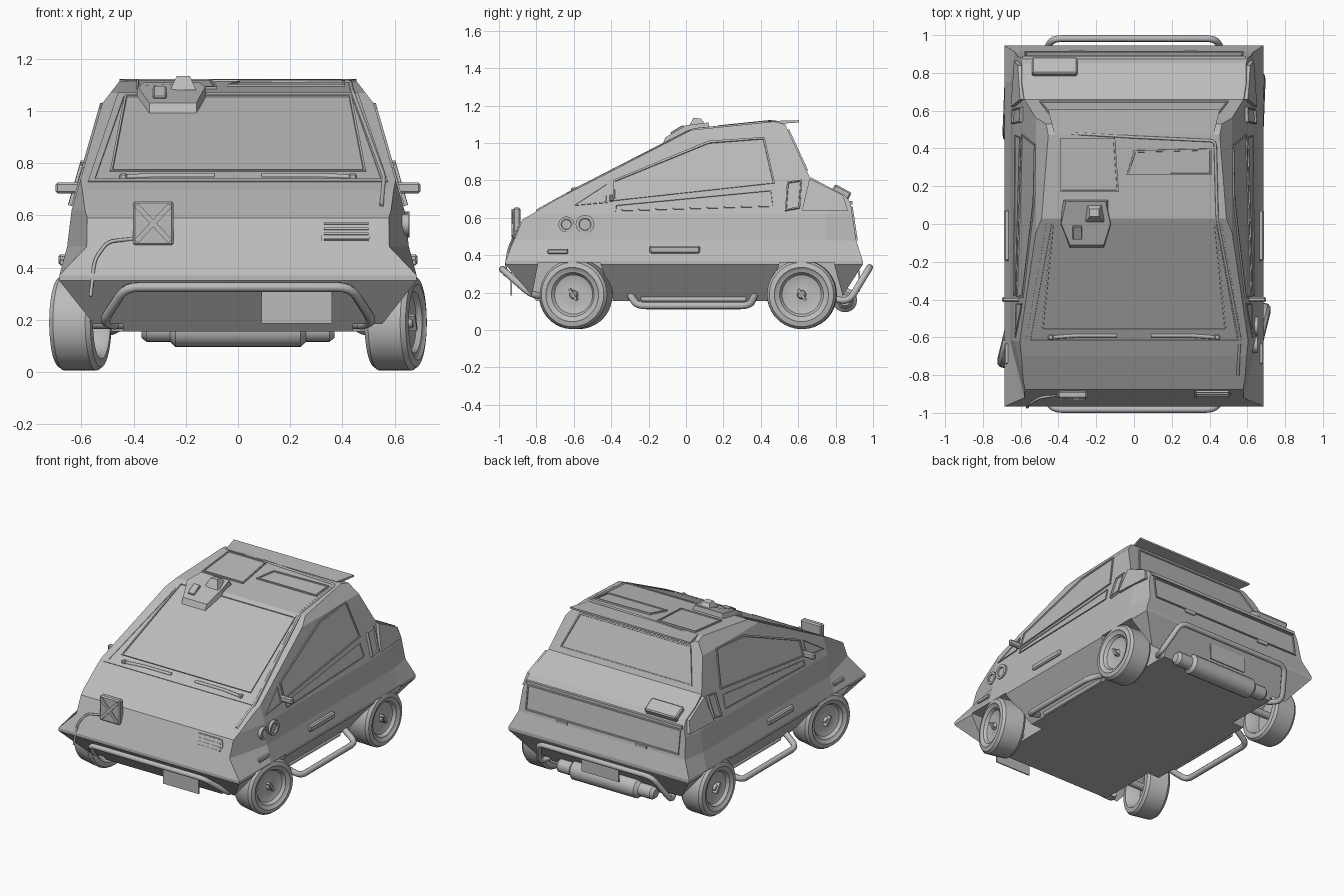
import bpy, bmesh, math
from mathutils import Vector, Matrix

if bpy.data.objects.get("Cube"):
    bpy.data.objects.remove(bpy.data.objects["Cube"])

grey = bpy.data.materials.new("plain grey")
grey.use_nodes = True
grey.diffuse_color = (.5, .5, .5, 1)
grey.node_tree.nodes["Principled BSDF"].inputs["Base Color"].default_value = (.5, .5, .5, 1)


def finish(name, bm, smooth=False):
    bmesh.ops.recalc_face_normals(bm, faces=bm.faces[:])
    me = bpy.data.meshes.new(name)
    bm.to_mesh(me)
    bm.free()
    me.materials.append(grey)
    ob = bpy.data.objects.new(name, me)
    bpy.context.collection.objects.link(ob)
    if smooth:
        activate(ob)
        bpy.ops.object.shade_smooth_by_angle(angle=math.radians(35))
    return ob


def activate(ob):
    bpy.ops.object.select_all(action='DESELECT')
    ob.select_set(True)
    bpy.context.view_layer.objects.active = ob


def loft(name, low, high):
    """Solid between two matching rings; returns the object."""
    bm = bmesh.new()
    a = [bm.verts.new(p) for p in low]
    b = [bm.verts.new(p) for p in high]
    bm.faces.new(a)
    bm.faces.new(b)
    for i in range(len(a)):
        j = (i + 1) % len(a)
        bm.faces.new((a[i], a[j], b[j], b[i]))
    return finish(name, bm)


def panel(name, pts, out, h=.008, rim=.012, depth=.006):
    """Thin plate lying on a surface, with a raised rim."""
    pts = [Vector(p) for p in pts]
    n = (pts[1] - pts[0]).cross(pts[2] - pts[1]).normalized()
    if n.dot(Vector(out)) < 0:
        n = -n
    bm = bmesh.new()
    a = [bm.verts.new(p - n * .01) for p in pts]
    b = [bm.verts.new(p + n * h) for p in pts]
    bm.faces.new(a)
    top = bm.faces.new(b)
    for i in range(len(a)):
        j = (i + 1) % len(a)
        bm.faces.new((a[i], a[j], b[j], b[i]))
    bmesh.ops.recalc_face_normals(bm, faces=bm.faces[:])
    bmesh.ops.inset_region(bm, faces=[top], thickness=rim, depth=0)
    bmesh.ops.inset_region(bm, faces=[top], thickness=.002, depth=-depth)
    return finish(name, bm)


def box(name, centre, size, bevel=0, rot=None):
    bm = bmesh.new()
    m = Matrix.Translation(centre) @ (rot or Matrix()) @ Matrix.Diagonal((*size, 1))
    bmesh.ops.create_cube(bm, size=1, matrix=m)
    if bevel:
        bmesh.ops.bevel(bm, geom=bm.edges[:], offset=bevel, segments=1, affect='EDGES')
    return finish(name, bm)


def tube(name, pts, r, bend=.05):
    """Round bar along a path with rounded corners."""
    pts = [Vector(p) for p in pts]
    path = [pts[0]]
    for p, c, n in zip(pts, pts[1:], pts[2:]):
        a = c + (p - c).normalized() * bend
        b = c + (n - c).normalized() * bend
        path += [a.lerp(c, t / 4).lerp(c.lerp(b, t / 4), t / 4) for t in range(5)]
    path.append(pts[-1])
    cu = bpy.data.curves.new(name, 'CURVE')
    cu.dimensions = '3D'
    cu.bevel_depth, cu.bevel_resolution, cu.use_fill_caps = r, 2, True
    sp = cu.splines.new('POLY')
    sp.points.add(len(path) - 1)
    for q, v in zip(sp.points, path):
        q.co = (*v, 1)
    cu.materials.append(grey)
    ob = bpy.data.objects.new(name, cu)
    bpy.context.collection.objects.link(ob)
    activate(ob)
    bpy.ops.object.convert(target='MESH')
    bpy.ops.object.shade_smooth_by_angle(angle=math.radians(50))


def lathe(name, prof, m, seg=36):
    """Spin (radius, offset) points about the x axis."""
    bm = bmesh.new()
    vs = [bm.verts.new((x, r, 0)) for r, x in prof]
    es = [bm.edges.new(e) for e in zip(vs, vs[1:])]
    bmesh.ops.spin(bm, geom=vs + es, axis=(1, 0, 0), cent=(0, 0, 0), angle=math.tau, steps=seg)
    bmesh.ops.remove_doubles(bm, verts=bm.verts[:], dist=.0005)
    bm.transform(m)
    return finish(name, bm, True)


def interp(t, table):
    for (a, va), (b, vb) in zip(table, table[1:]):
        if t <= b:
            return va + (vb - va) * (t - a) / (b - a)
    return table[-1][1]


# Body shape: half width by height, and side outline
WIDTH = [(.155, .53), (.35, .685), (.37, .685), (.48, .655), (.62, .638), (1.03, .52), (1.12, .45)]
TOP = [(-.875, .59), (-.70, .695), (.03, 1.07), (.47, 1.115), (.53, 1.10)]
BACK = [(.37, .945), (.48, .91), (.68, .88), (.72, .85), (.82, .66), (1.10, .53)]


def half(y, z):
    x = interp(z, WIDTH)
    if z > .4:
        x -= max(0, -.62 - y) * .25 + max(0, y - .75) * .15
    return x


def side(y, z, s=1):
    return (s * half(y, z), y, z)


def top(x, y):
    return (x, y, interp(y, TOP))


def back(x, z):
    return (x, interp(z, BACK), z)


outline = ([(-.80, .155), (-.965, .35), (-.965, .37), (-.92, .48)] + TOP
           + [(y, z) for z, y in reversed(BACK[:-1])] + [(.945, .35), (.82, .155)])
bm = bmesh.new()
rings = [[bm.verts.new((s, y, z)) for y, z in outline] for s in (1, -1)]
for ring in rings:
    bm.faces.new(ring)
for i in range(len(outline)):
    j = (i + 1) % len(outline)
    bm.faces.new((rings[0][i], rings[0][j], rings[1][j], rings[1][i]))
cuts = ([((0, 0, z), (0, 0, 1)) for z in (.35, .37, .48, .62, .82, 1.03)]
        + [((0, y, 0), (0, 1, 0)) for y in (-.62, .75)])
for co, no in cuts:
    bmesh.ops.bisect_plane(bm, geom=bm.verts[:] + bm.edges[:] + bm.faces[:], plane_co=co, plane_no=no, dist=.0001)
for v in bm.verts:
    v.co.x = math.copysign(half(v.co.y, v.co.z), v.co.x)
body = finish("body_shell", bm)

# Wheel arches
for yc, f, r in ((-.59, (-.25, -.2), (.225, .13)), (.62, (-.18, -.12), (.24, .17))):
    for s in (1, -1):
        sec = [(yc + f[0], .1), (yc + f[1], .36), (yc + r[1], .36), (yc + r[0], .1)]
        cutter = loft("arch_cutter", [(s * .44, *p) for p in sec], [(s * .9, *p) for p in sec])
        cutter.hide_render = True
        mod = body.modifiers.new("arch", 'BOOLEAN')
        mod.operation, mod.object, mod.solver = 'DIFFERENCE', cutter, 'EXACT'
        activate(body)
        bpy.ops.object.modifier_apply(modifier=mod.name)
        bpy.data.objects.remove(cutter)

# Wheels, front pair steered
tyre = [(.0, .06), (.018, .058), (.024, .04), (.07, .034), (.105, .045), (.118, .064), (.14, .07), (.145, .076),
        (.172, .07), (.185, .052), (.185, -.075), (.172, -.092), (.14, -.095), (.13, -.08), (.122, .0), (.0, .0)]
for yc, turn, tag in ((-.59, -.24, "front"), (.62, -.04, "rear")):
    tube(tag + "_axle", [(-.6, yc, .19), (.6, yc, .19)], .025)
    for s in (1, -1):
        m = (Matrix.Translation((s * .615, yc, .19)) @ Matrix.Rotation(turn, 4, 'Z')
             @ Matrix.Diagonal((s, 1, 1, 1)))
        lathe(tag + "_wheel", tyre, m)
        box("wheel_nut", m @ Vector((.055, 0, 0)), (.03, .014, .07), 0,
            Matrix.Rotation(turn, 4, 'Z') @ Matrix.Rotation(.6, 4, 'X'))

# Glass on front and rear
panel("windshield_frame", [top(-.575, -.635), top(.575, -.635), top(.46, .025), top(-.46, .025)],
      (0, -1, 1), .004, .035, .003)
panel("windshield", [top(-.49, -.56), top(.49, -.56), top(.435, .005), top(-.435, .005)], (0, -1, 1), .008, .012)
panel("rear_window", [back(-.50, .85), back(.50, .85), back(.42, 1.07), back(-.42, 1.07)], (0, 1, 0))
panel("tailgate", [back(-.58, .50), back(.58, .50), back(.58, .66), back(-.58, .66)], (0, 1, 0))
box("tailgate_lip", (0, .88, .68), (1.18, .02, .02))
box("rear_box", (-.42, .83, .735), (.24, .10, .05), .008, Matrix.Rotation(-.5, 4, 'X'))
for x in (-.3, .3):
    box("tailgate_hinge", (x, .908, .49), (.08, .02, .02))

# Sides: windows, scoops, handles, markers, mirrors, steps
for s in (1, -1):
    def flat(name, pts, **kw):
        panel(name, [side(y, z, s) for y, z in pts], (s, 0, 0), **kw)
    flat("side_window", [(-.39, .69), (-.39, .80), (.12, 1.01), (.42, 1.03), (.475, .785)])
    flat("lower_window", [(-.38, .635), (-.38, .67), (.46, .75), (.47, .66)], h=.006, rim=.008, depth=.004)
    flat("quarter_window", [(-.60, .665), (-.42, .785), (-.42, .68)], h=.006, rim=.008, depth=.004)
    flat("rear_scoop", [(.53, .635), (.54, .79), (.62, .80), (.61, .65)], h=.018, rim=.01, depth=.01)
    rear = [side(.62, .64, s), side(.66, .81, s), side(.84, .72, s), side(.865, .64, s)]
    loft("rear_quarter", [Vector(p) - Vector((s * .02, 0, 0)) for p in rear],
         [Vector(p) + Vector((s * .02, 0, 0)) for p in rear])
    x = half(0, .43)
    box("door_handle", (s * x, -.06, .43), (.04, .27, .04), .008)
    box("side_marker", (s * .655, -.685, .42), (.06, .11, .025), .005)
    box("mirror", (s * .65, -.40, .705), (.10, .025, .042), .008)
    tube("mirror_arm", [(s * .58, -.40, .69), (s * .64, -.40, .70)], .01)
    tube("side_step", [(s * .53, -.30, .19), (s * .655, -.26, .13), (s * .655, .34, .13), (s * .53, .37, .19)], .02)
    tube("step_brace", [(s * .54, -.24, .165), (s * .54, .32, .165)], .014)
    tube("wiper", [top(s * .44, -.60), top(s * .3, -.59), top(s * .09, -.59)], .011, .02)
    box("wiper_pivot", Vector(top(s * .44, -.60)), (.03, .03, .03), .006)

# Filler caps on one side
for y, r in ((-.54, .05), (-.64, .042)):
    lathe("filler_cap", [(0, .005), (r * .6, .005), (r * .65, .015), (r, .015), (r, -.04), (0, -.04)],
          Matrix.Translation((half(y, .565) - .002, y, .565)), 20)
tube("pillar_cable", [top(.55, -.8), top(.56, -.6), top(.44, .03), top(.43, .44), top(.0, .46), top(-.33, .48)], .008, .03)

# Roof: hatches, spoiler, sensor pod
panel("roof_hatch", [top(-.39, .17), top(-.08, .17), top(-.10, .455), top(-.39, .455)], (0, 0, 1), .01, .012)
panel("roof_vent", [top(-.04, .26), top(.41, .26), top(.41, .40), top(-.0, .39)], (0, 0, 1), .01, .012)
loft("spoiler", [(-.42, .47, 1.10), (.42, .47, 1.10), (.455, .605, 1.11), (-.455, .605, 1.11)],
     [(-.42, .47, 1.118), (.42, .47, 1.118), (.455, .605, 1.122), (-.455, .605, 1.122)])
loft("sensor_pod", [(-.34, -.135, .97), (-.16, -.135, .97), (-.12, .0, 1.03), (-.13, .13, 1.06), (-.38, .13, 1.06), (-.39, .0, 1.03)],
     [(-.34, -.11, 1.03), (-.16, -.11, 1.03), (-.125, .0, 1.095), (-.15, .12, 1.11), (-.36, .12, 1.11), (-.385, .0, 1.095)])
box("pod_window", (-.30, -.045, 1.068), (.05, .08, .02), .004, Matrix.Rotation(.54, 4, 'X'))
loft("pod_crest", [(-.26, .01, 1.08), (-.16, .01, 1.08), (-.16, .12, 1.08), (-.26, .12, 1.08)],
     [(-.235, .04, 1.135), (-.185, .04, 1.135), (-.185, .08, 1.13), (-.235, .08, 1.13)])

# Nose: crossed cover, cable, grille, plates
box("cover_plate", (-.325, -.905, .57), (.155, .04, .17), .008)
for a in (-1, 1):
    box("cover_cross", (-.325, -.926, .57), (.19, .012, .02), 0, Matrix.Rotation(a * .82, 4, 'Y'))
tube("nose_cable", [(-.40, -.905, .51), (-.50, -.92, .50), (-.55, -.95, .43), (-.565, -.97, .29)], .007, .03)
tilt = Matrix.Rotation(-.4, 4, 'X')
loft("grille", [(.32, -.87, .50), (.50, -.87, .50), (.515, -.87, .535), (.50, -.85, .575), (.32, -.85, .575)],
     [(.32, -.918, .50), (.50, -.918, .50), (.515, -.903, .535), (.50, -.886, .575), (.32, -.886, .575)])
for k in range(4):
    z = .508 + k * .02
    box("grille_bar", (.415, -.918 + (z - .50) * .43, z), (.17, .012, .008), 0, tilt)
box("front_plate", (.225, -.935, .248), (.27, .008, .125))
box("rear_plate", (0, .925, .26), (.28, .008, .11))

# Bumper bars and exhaust
tube("front_bar", [(-.47, -.76, .18), (-.52, -.83, .19), (-.43, -.982, .325), (.43, -.982, .325),
                   (.52, -.83, .19), (.47, -.76, .18)], .018)
tube("rear_bar", [(-.46, .78, .17), (-.50, .87, .15), (-.43, .982, .335), (.43, .982, .335),
                  (.50, .87, .15), (.46, .78, .17)], .018)
can = [(0, .37), (.03, .37), (.045, .35), (.045, .26), (.065, .24)]
lathe("muffler", can + [(r, -x) for r, x in reversed(can)], Matrix.Translation((0, .85, .16)), 20)
